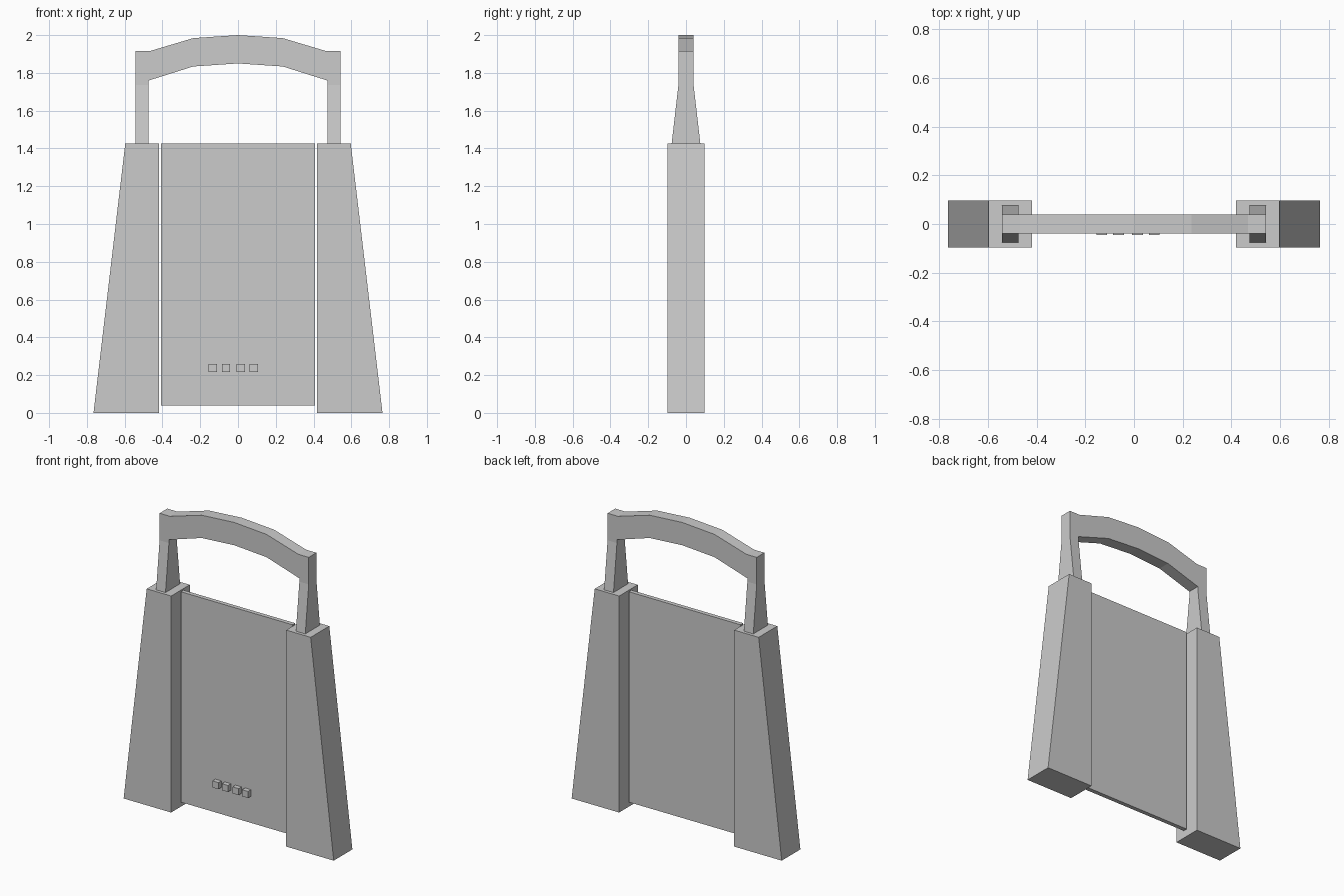
import bpy, bmesh

if "Cube" in bpy.data.objects:
    bpy.data.objects.remove(bpy.data.objects["Cube"])


def prism(name, pts, axis, lo, hi):
    """Extrude a 2D profile: (x, z) along y, or (y, z) along x."""
    bm = bmesh.new()
    to3d = (lambda a, b, d: (a, d, b)) if axis == 'Y' else (lambda a, b, d: (d, a, b))
    face = bm.faces.new([bm.verts.new(to3d(a, b, lo)) for a, b in pts])
    ext = bmesh.ops.extrude_face_region(bm, geom=[face])
    verts = [v for v in ext['geom'] if isinstance(v, bmesh.types.BMVert)]
    bmesh.ops.translate(bm, verts=verts, vec=to3d(0, 0, hi - lo))
    bmesh.ops.recalc_face_normals(bm, faces=bm.faces)
    mesh = bpy.data.meshes.new(name)
    bm.to_mesh(mesh)
    bm.free()
    obj = bpy.data.objects.new(name, mesh)
    bpy.context.collection.objects.link(obj)
    return obj


def rect(x0, x1, z0, z1):
    return [(x0, z0), (x1, z0), (x1, z1), (x0, z1)]


def mirror_x(obj):
    obj.modifiers.new("Mirror", 'MIRROR').use_axis[0] = True


TOP = 1.425

# Tapered side pillars
mirror_x(prism("side_pillar",
               [(0.419, 0), (0.765, 0), (0.597, TOP), (0.419, TOP)],
               'Y', -0.097, 0.097))

# Thin centre panel set back between the pillars
prism("centre_panel", rect(-0.407, 0.407, 0.04, TOP), 'Y', -0.014, 0.014)

# Handle posts, narrowing front to back as they rise
mirror_x(prism("handle_post",
               [(-0.076, TOP), (0.076, TOP), (0.04, 1.737), (0.04, 1.76),
                (-0.04, 1.76), (-0.04, 1.737)],
               'X', 0.475, 0.543))

# Faceted arched grip
upper = [(0.543, 1.915), (0.468, 1.915), (0.237, 1.984)]
lower = [(0.237, 1.834), (0.472, 1.76), (0.543, 1.76)]
left_upper = [(-x, z) for x, z in reversed(upper)]
left_lower = [(-x, z) for x, z in reversed(lower)]
prism("handle_grip",
      upper + [(0, 2.0)] + left_upper + left_lower + [(0, 1.85)] + lower,
      'Y', -0.04, 0.04)

# Row of small buttons on the front of the panel
for i, x in enumerate((-0.133, -0.064, 0.014, 0.083)):
    prism(f"button_{i + 1}", rect(x - 0.022, x + 0.022, 0.216, 0.259),
          'Y', -0.045, -0.014)
